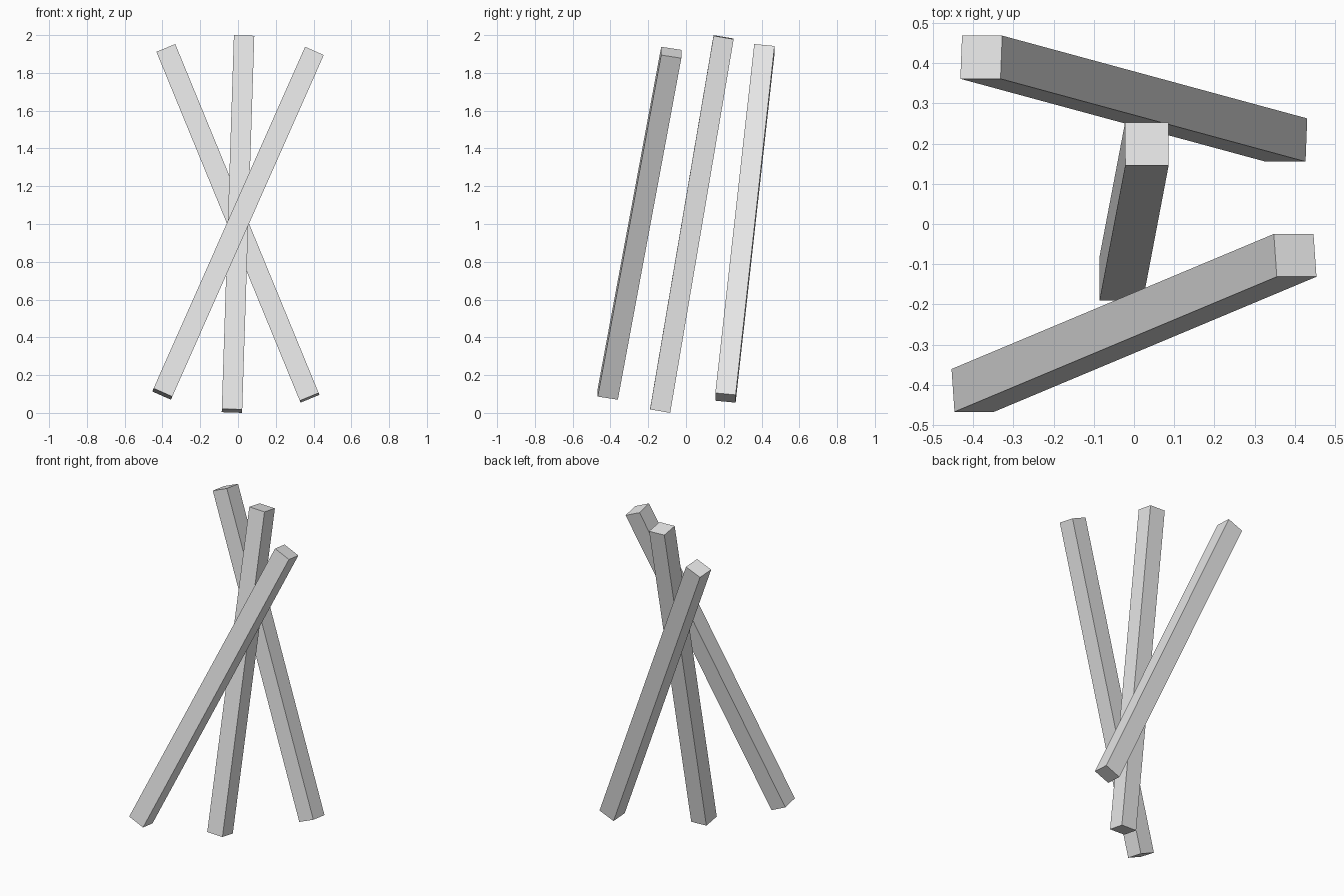
import bpy
from mathutils import Vector, Matrix

if "Cube" in bpy.data.objects:
    bpy.data.objects.remove(bpy.data.objects["Cube"])

WIDTH = 0.108

grey = bpy.data.materials.new("light_grey")
grey.diffuse_color = (0.8, 0.8, 0.8, 1.0)
grey.use_nodes = True
grey.node_tree.nodes["Principled BSDF"].inputs["Base Color"].default_value = grey.diffuse_color


def beam(name, bottom, top):
    """Square beam between two end centres, with one side pair level along y."""
    bottom, top = Vector(bottom), Vector(top)
    axis = top - bottom
    w = axis.normalized()
    u = Vector((w.z, 0, -w.x)).normalized()
    v = w.cross(u)
    bpy.ops.mesh.primitive_cube_add(size=1)
    ob = bpy.context.object
    ob.name = name
    rot = Matrix((u, v, w)).transposed().to_4x4()
    size = Matrix.Diagonal((WIDTH, WIDTH, axis.length, 1))
    ob.data.transform(rot @ size)
    ob.location = (bottom + top) / 2
    ob.data.materials.append(grey)
    return ob


# Three leaning beams, front to back
beam("front_beam", (-0.401, -0.414, 0.10), (0.401, -0.078, 1.908))
beam("middle_beam", (-0.032, -0.137, 0.011), (0.032, 0.199, 1.989))
beam("back_beam", (0.379, 0.209, 0.08), (-0.380, 0.415, 1.927))
